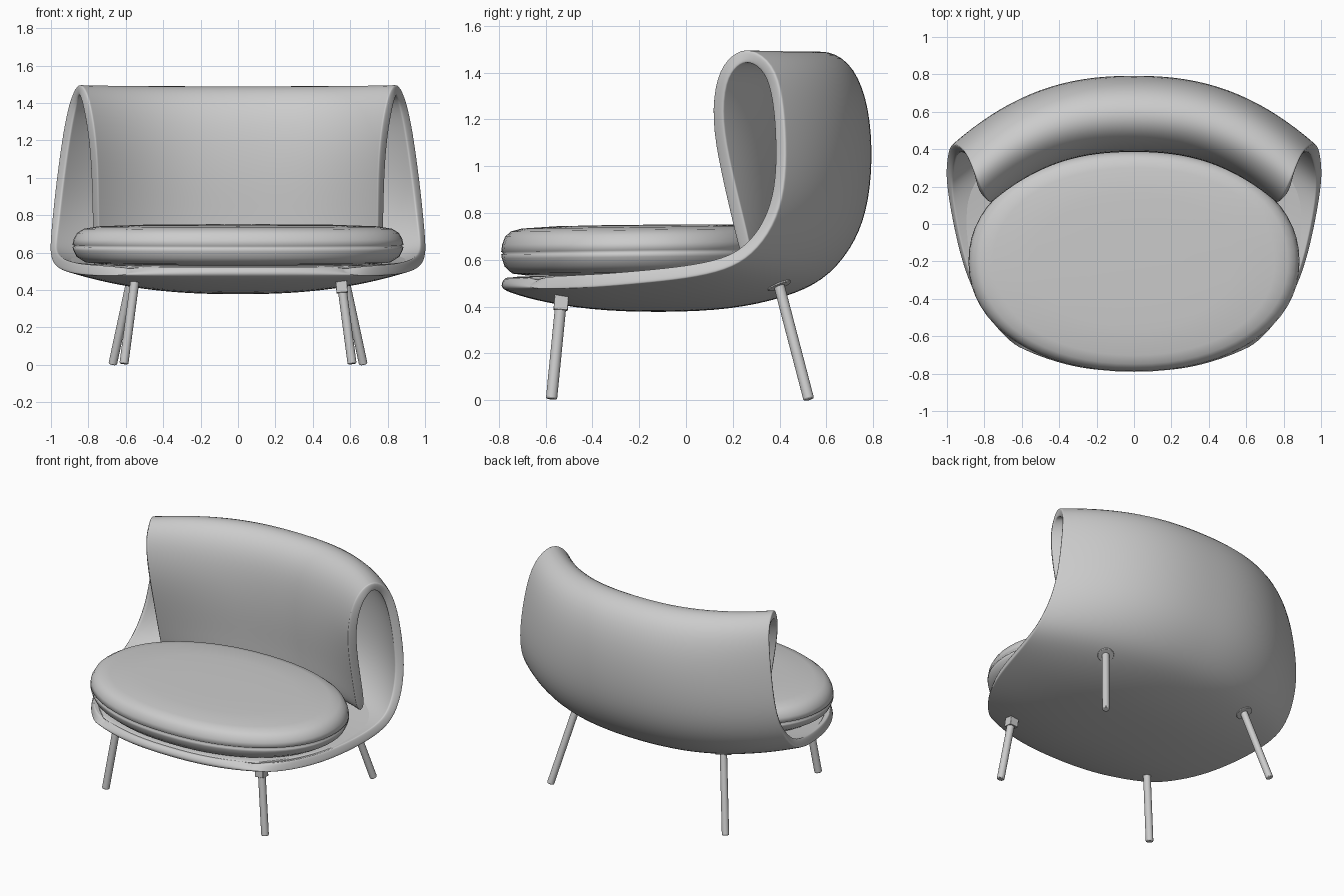
import bpy, math
from mathutils import Vector

if "Cube" in bpy.data.objects:
    bpy.data.objects.remove(bpy.data.objects["Cube"])


def make_object(name, verts, faces):
    mesh = bpy.data.meshes.new(name)
    mesh.from_pydata(verts, [], faces)
    mesh.update()
    ob = bpy.data.objects.new(name, mesh)
    bpy.context.collection.objects.link(ob)
    for p in mesh.polygons:
        p.use_smooth = True
    return ob


def loft(name, rows, cols, thickness):
    """Sheet from rows (centre y, centre z, end x, end y, end z), mirrored in x."""
    verts, faces = [], []
    for yc, zc, xe, ye, ze in rows:
        for j in range(cols + 1):
            t = math.sin((2 * j / cols - 1) * math.pi / 2)
            k = abs(t) ** 2.4
            verts.append((xe * t, yc + (ye - yc) * k, zc + (ze - zc) * k))
    n = cols + 1
    for i in range(len(rows) - 1):
        for j in range(cols):
            a = i * n + j
            faces.append((a, a + 1, a + n + 1, a + n))
    ob = make_object(name, verts, faces)
    s = ob.modifiers.new("thickness", 'SOLIDIFY')
    s.thickness, s.offset = thickness, -1
    d = ob.modifiers.new("smooth", 'SUBSURF')
    d.levels = d.render_levels = 2
    return ob


# Shell: inner back, rolled top, outer back, underside, front lip
loft("shell", [
    (.40, .56, .745, .24, .58), (.40, .75, .75, .20, .75),
    (.385, .95, .75, .145, .98), (.385, 1.15, .76, .105, 1.20),
    (.41, 1.34, .79, .125, 1.39), (.48, 1.46, .82, .19, 1.48),
    (.58, 1.505, .855, .27, 1.51), (.70, 1.455, .895, .37, 1.44),
    (.775, 1.30, .93, .41, 1.30), (.80, 1.08, .96, .425, 1.10),
    (.785, .85, .985, .42, .90), (.73, .68, 1.0, .37, .74),
    (.62, .535, 1.01, .28, .62), (.48, .455, 1.0, .17, .555),
    (.25, .395, .97, 0, .52), (0, .375, .925, -.20, .50),
    (-.35, .378, .86, -.37, .485), (-.60, .415, .77, -.52, .478),
    (-.76, .46, .66, -.635, .475), (-.80, .485, .58, -.68, .487),
], 24, .058)

# Deck closing the seat dish under the cushion
loft("seat_deck", [
    (-.76, .53, .58, -.64, .53), (-.60, .53, .74, -.50, .535),
    (-.2, .53, .89, -.20, .545), (.2, .54, .95, .05, .565),
    (.60, .60, .96, .27, .60),
], 16, .02)

# Cushion: oval rings with a pinched seam
SIDES = 64
profile = [(.4, .54), (.8, .54), (.92, .55), (.975, .58), (.995, .615), (1, .632),
           (.985, .638), (1, .644), (.993, .675), (.972, .708), (.93, .73),
           (.85, .742), (.6, .75), (.3, .752)]
verts, faces = [], []
for s, z in profile:
    for k in range(SIDES):
        a = 2 * math.pi * k / SIDES
        c, sn = math.cos(a), math.sin(a)
        x = .885 * s * math.copysign(abs(c) ** .94, c)
        y = -.2 + .59 * s * math.copysign(abs(sn) ** .94, sn)
        verts.append((x, y, z + .012 * y))
for i in range(len(profile) - 1):
    for k in range(SIDES):
        k2 = (k + 1) % SIDES
        faces.append((i * SIDES + k, i * SIDES + k2,
                      (i + 1) * SIDES + k2, (i + 1) * SIDES + k))
faces.append(tuple(reversed(range(SIDES))))
faces.append(tuple(range((len(profile) - 1) * SIDES, len(profile) * SIDES)))
make_object("cushion", verts, faces)


def rod(name, p, q, r, sides=20, bevel=.006):
    """Cylinder or prism from point p to point q."""
    p, q = Vector(p), Vector(q)
    bpy.ops.mesh.primitive_cylinder_add(vertices=sides, radius=r, depth=(q - p).length,
                                        location=(p + q) / 2)
    ob = bpy.context.object
    ob.name = name
    ob.rotation_euler = (q - p).to_track_quat('Z', 'Y').to_euler()
    if bevel:
        b = ob.modifiers.new("bevel", 'BEVEL')
        b.width, b.segments = bevel, 2
    bpy.ops.object.shade_smooth_by_angle(angle=math.radians(40))
    return ob


# Splayed legs with flush mounting discs at the rear
for side, m in (("left", -1), ("right", 1)):
    rod("front_leg_" + side, (m * .61, -.575, .005), (m * .55, -.53, .46), .024)
    bottom, top = Vector((m * .67, .525, .003)), Vector((m * .555, .385, .54))
    rod("rear_leg_" + side, bottom, top, .023)
    hub = bottom.lerp(top, .92)
    n = Vector((m * .2, .35, -.9)).normalized()
    rod("rear_leg_disc_" + side, hub - n * .02, hub + n * .012, .052, 28, .003)

# Square bracket on the right front leg
rod("front_leg_bracket", (.557, -.536, .385), (.552, -.531, .45), .043, 4, .003)
